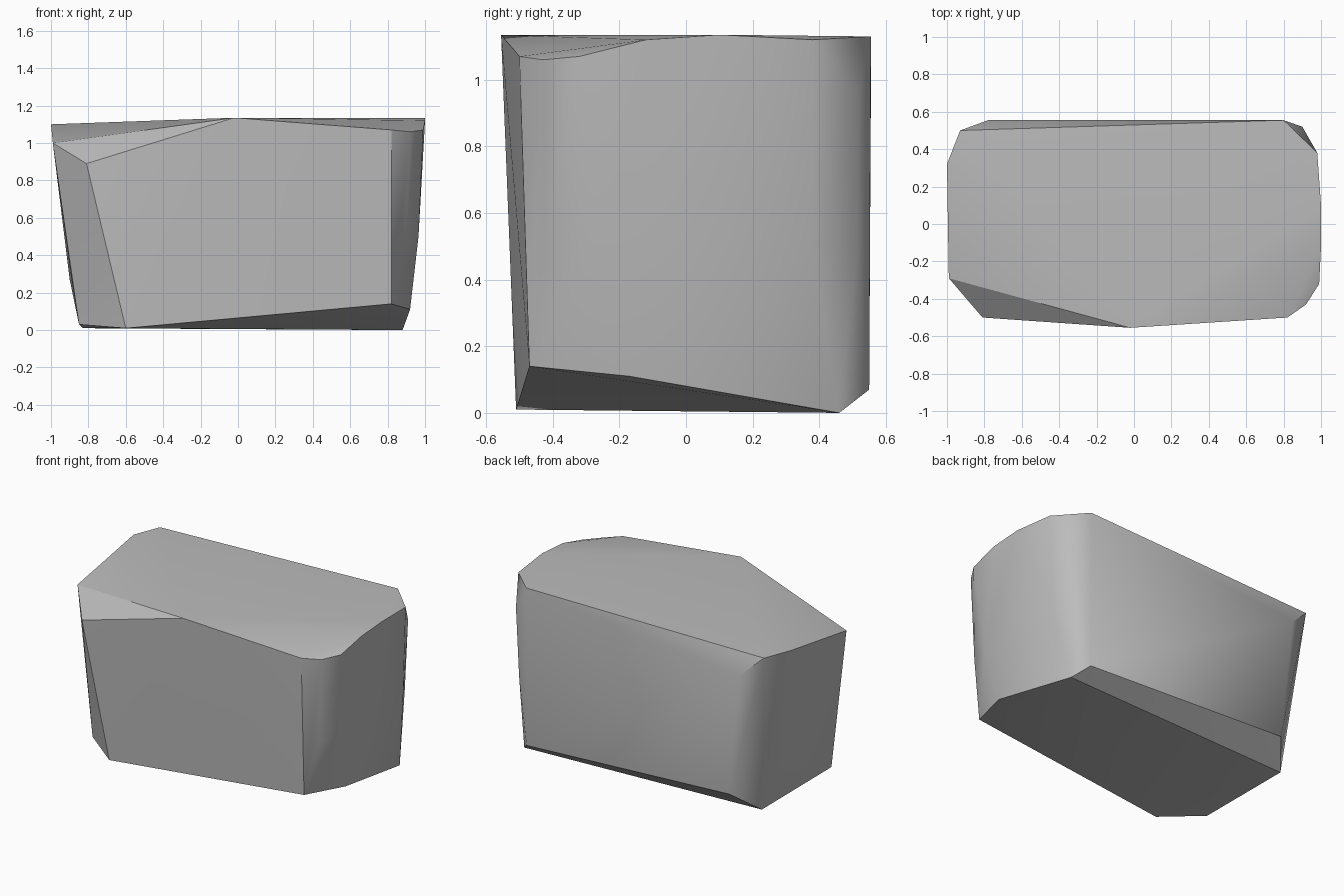
import bpy
import bmesh
import math

default_cube = bpy.data.objects.get("Cube")
if default_cube is not None:
    bpy.data.objects.remove(default_cube, do_unlink=True)


def make_material(name, color):
    material = bpy.data.materials.new(name)
    material.use_nodes = True
    material.diffuse_color = color
    shader = material.node_tree.nodes["Principled BSDF"]
    shader.inputs["Base Color"].default_value = color
    return material


def hull_object(name, outlines, material):
    """Wrap a convex skin around the corner points of all outlines."""
    mesh = bpy.data.meshes.new(name)
    bm = bmesh.new()
    for outline in outlines:
        for corner in outline:
            bm.verts.new(corner)
    result = bmesh.ops.convex_hull(bm, input=list(bm.verts))
    inside = set(result["geom_interior"]) | set(result["geom_unused"])
    loose = [item for item in inside if isinstance(item, bmesh.types.BMVert)]
    bmesh.ops.delete(bm, geom=loose, context="VERTS")
    bmesh.ops.recalc_face_normals(bm, faces=list(bm.faces))
    bm.to_mesh(mesh)
    bm.free()
    mesh.materials.append(material)
    block = bpy.data.objects.new(name, mesh)
    bpy.context.scene.collection.objects.link(block)
    return block


# Upper rim, counter-clockwise from the front middle
rim = [
    (-.02, -.555, 1.135), (.82, -.5, 1.07), (.92, -.43, 1.06),
    (.99, -.32, 1.07), (1, -.12, 1.12), (1, .1, 1.135), (.98, .38, 1.12),
    (.8, .555, 1.13), (-.93, .5, 1.1), (-1, .32, 1.1), (-.99, -.29, 1),
]

# Corner chamfers just under the rim
shoulders = [(-.81, -.5, .89), (.9, .52, .96), (-.78, .555, .96)]

# Slight bulge of the walls
waist = [
    (.965, -.25, .5), (.9, -.42, .5), (.96, .38, .5), (.88, .515, .5),
    (-.89, -.28, .27), (-.9, .3, .27),
]

# Lower edge and tilted underside
base = [
    (-.6, -.51, .01), (.82, -.47, .14), (.92, -.17, .11), (.88, .46, 0),
    (.8, .55, .07), (-.7, .54, .14), (-.83, .38, .01), (-.85, -.33, .03),
]

stone_grey = make_material("stone grey", (.5, .5, .5, 1))
stone_block = hull_object("stone_block", [rim, shoulders, waist, base], stone_grey)

# Soft shading over shallow bends, crisp edges elsewhere
bpy.ops.object.select_all(action="DESELECT")
stone_block.select_set(True)
bpy.context.view_layer.objects.active = stone_block
bpy.ops.object.shade_smooth_by_angle(angle=math.radians(30))
